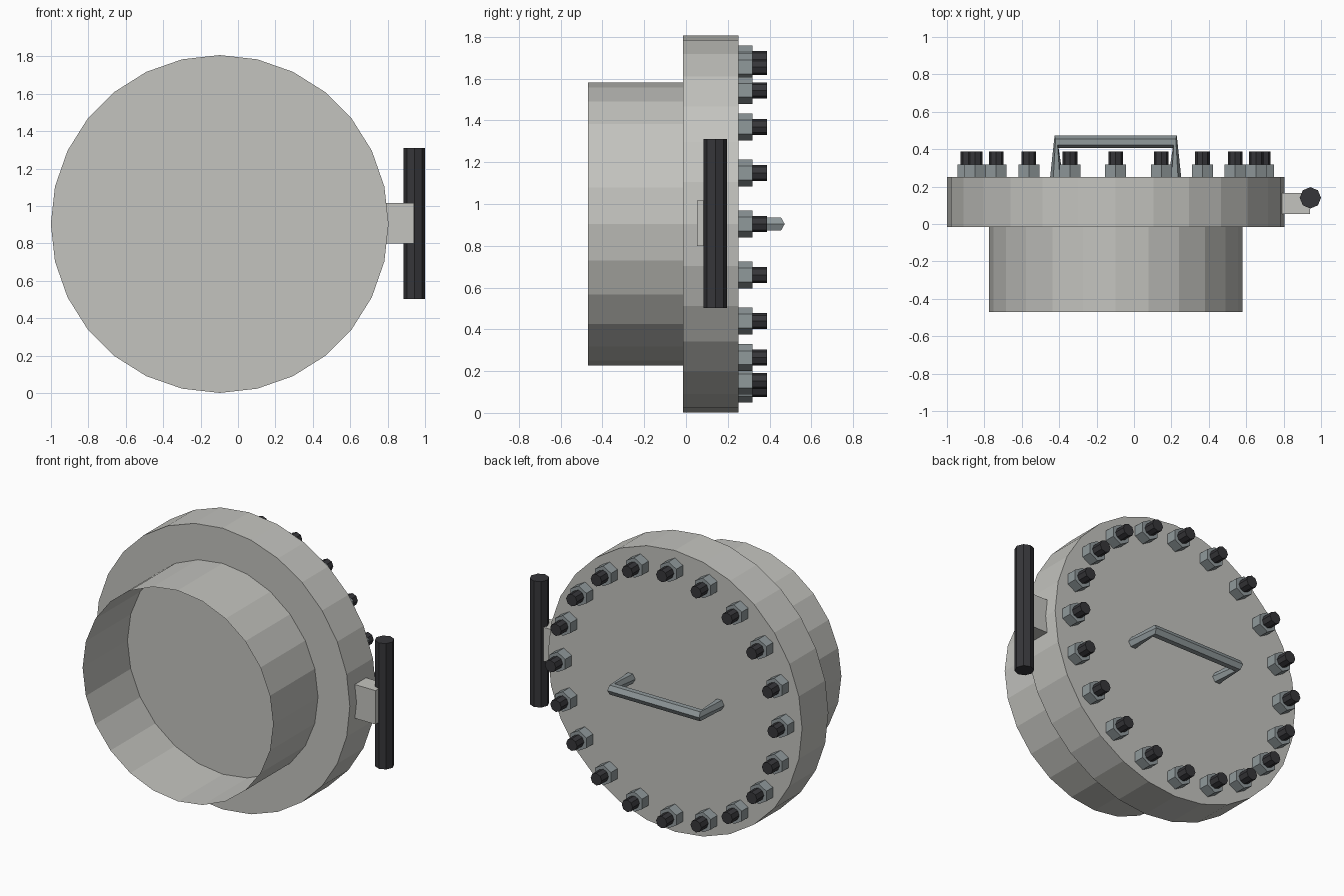
import bpy, bmesh, math
from mathutils import Vector, Matrix

if "Cube" in bpy.data.objects:
    bpy.data.objects.remove(bpy.data.objects["Cube"])

CX, CZ = -0.098, 0.904          # axis of the round hatch (runs along y)


def material(name, rgb):
    m = bpy.data.materials.new(name)
    m.diffuse_color = (*rgb, 1)
    m.use_nodes = True
    m.node_tree.nodes["Principled BSDF"].inputs["Base Color"].default_value = m.diffuse_color
    return m


GREY = material("light grey paint", (0.55, 0.55, 0.52))
STEEL = material("blue grey steel", (0.28, 0.32, 0.33))
DARK = material("dark metal", (0.037, 0.037, 0.042))


def finish(name, bm, mat):
    bmesh.ops.recalc_face_normals(bm, faces=bm.faces)
    me = bpy.data.meshes.new(name)
    bm.to_mesh(me)
    bm.free()
    me.materials.append(mat)
    ob = bpy.data.objects.new(name, me)
    bpy.context.collection.objects.link(ob)
    return ob


def loft(bm, rings, caps=True):
    """Skin a list of point rings, optionally closing both ends."""
    vs = [[bm.verts.new(p) for p in r] for r in rings]
    n = len(vs[0])
    for a, b in zip(vs, vs[1:]):
        for i in range(n):
            j = (i + 1) % n
            bm.faces.new((a[i], a[j], b[j], b[i]))
    if caps:
        bm.faces.new(vs[0])
        bm.faces.new(vs[-1])


def ring(c, u, v, r, n):
    c, u, v = Vector(c), Vector(u), Vector(v)
    return [c + r * (math.cos(t) * u + math.sin(t) * v)
            for t in (2 * math.pi * i / n for i in range(n))]


def drum(bm, x, z, y0, y1, r, n, caps=True):
    """Prism along y with a vertex pointing up."""
    loft(bm, [ring((x, y, z), (0, 0, 1), (1, 0, 0), r, n) for y in (y0, y1)], caps)


# Thick round cover
bm = bmesh.new()
drum(bm, CX, CZ, -0.015, 0.252, 0.903, 28)
finish("cover_flange", bm, GREY)

# Open thin-walled neck
bm = bmesh.new()
drum(bm, CX, CZ, -0.47, -0.015, 0.677, 24, caps=False)
finish("neck_pipe", bm, GREY)

# Ring of nuts and studs
nuts, studs = bmesh.new(), bmesh.new()
for i in range(20):
    a = 2 * math.pi * i / 20
    x, z = CX + 0.79 * math.cos(a), CZ + 0.79 * math.sin(a)
    drum(nuts, x, z, 0.25, 0.318, 0.065, 6)
    drum(studs, x, z, 0.25, 0.388, 0.039, 8)
finish("nuts", nuts, STEEL)
finish("studs", studs, DARK)

# Bent bar handle: straight feet, slanted rings at the corners
bm = bmesh.new()
up, half, r = (0, 0, 1), 0.316, 0.035
tilt = Vector((0.31, -0.95, 0))
loft(bm, [
    ring((CX - half, 0.245, CZ), (1, 0, 0), up, r, 6),
    ring((CX - half, 0.439, CZ), tilt, up, r, 6),
    ring((CX + half, 0.439, CZ), (-tilt.x, tilt.y, 0), up, r, 6),
    ring((CX + half, 0.245, CZ), (-1, 0, 0), up, r, 6),
])
finish("handle", bm, STEEL)

# Hinge bracket
bm = bmesh.new()
bmesh.ops.create_cube(bm, size=1, matrix=Matrix.Translation((0.86, 0.11, 0.907))
                      @ Matrix.Diagonal((0.16, 0.114, 0.217, 1)))
finish("hinge_bracket", bm, GREY)

# Upright hinge pin
bm = bmesh.new()
loft(bm, [ring((0.943, 0.14, z), (1, 0, 0), (0, 1, 0), 0.057, 8) for z in (0.503, 1.311)])
finish("hinge_pin", bm, DARK)
